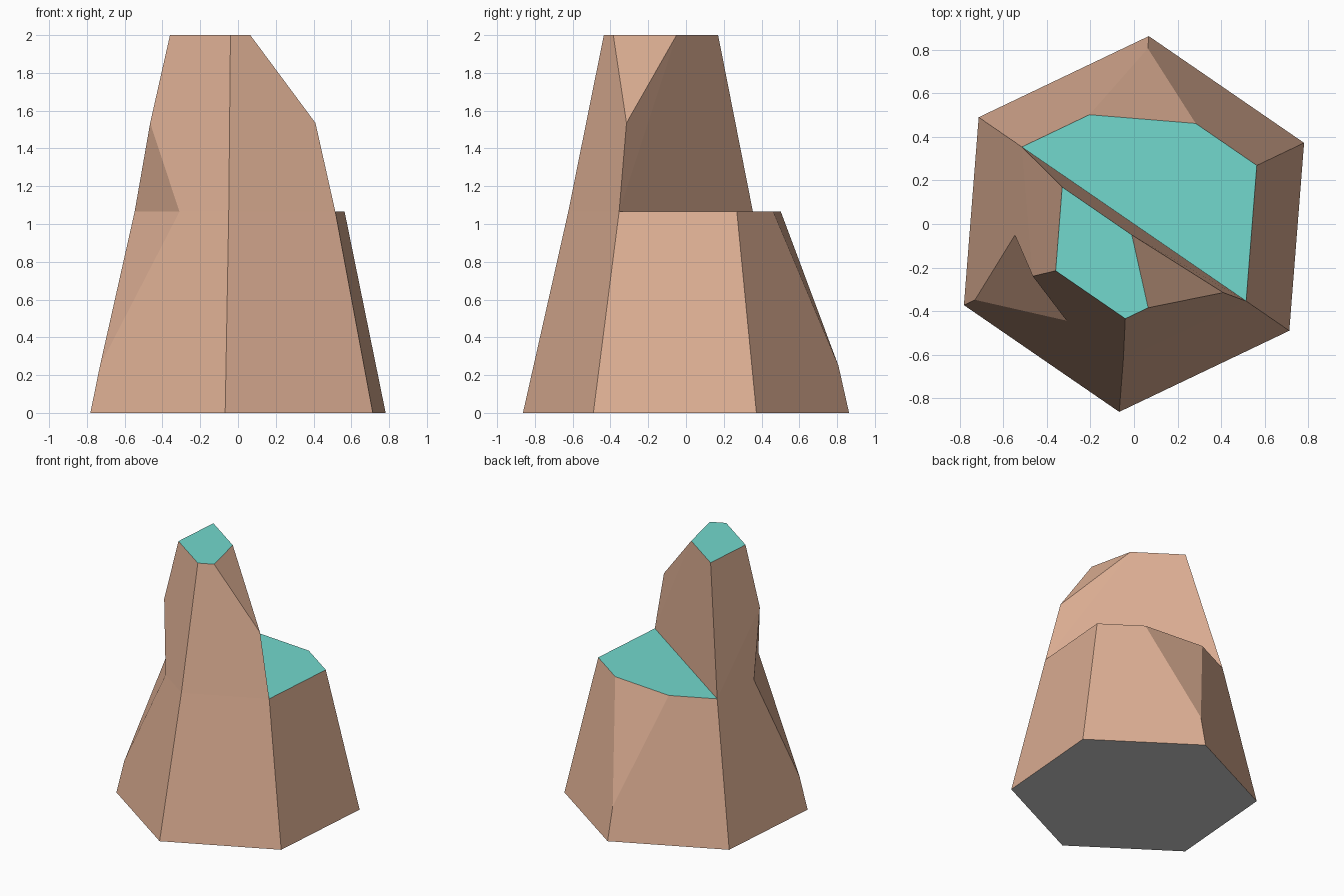
import bpy, bmesh, math
from mathutils import Vector

if "Cube" in bpy.data.objects:
    bpy.data.objects.remove(bpy.data.objects["Cube"])

STEP = 1.065          # height of the lower ledge
RADIUS, TURN = 0.866, 25.5


def corner(i, z):
    """Corner i of the tapering hexagon at height z."""
    a = math.radians(TURN + 60 * i)
    r = RADIUS * (1 - 0.261 * z)
    return Vector((r * math.cos(a), r * math.sin(a), z))


def along(i, j, t):
    """Point on a ledge-height hexagon side, between two corners."""
    return corner(i, STEP).lerp(corner(j, STEP), t)


def add_hull(bm, points):
    """Convex chunk, left open where the two chunks meet."""
    verts = [bm.verts.new(p) for p in points]
    res = bmesh.ops.convex_hull(bm, input=verts)
    faces = [g for g in res["geom"] if isinstance(g, bmesh.types.BMFace)]
    seam = [f for f in faces if all(abs(v.co.z - STEP) < 1e-4 for v in f.verts)]
    bmesh.ops.delete(bm, geom=seam, context="FACES")


def material(name, rgb):
    m = bpy.data.materials.new(name)
    m.diffuse_color = (*rgb, 1)
    m.use_nodes = True
    m.node_tree.nodes["Principled BSDF"].inputs["Base Color"].default_value = m.diffuse_color
    return m


bm = bmesh.new()

# Lower chunk: hexagonal base with two chipped corners
back_chip = [along(2, 1, 0.55), along(0, 1, 0.545)]
left_chip = [along(2, 3, 0.65), along(4, 3, 0.506)]
shared = [corner(i, STEP) for i in (2, 4, 5)] + left_chip
add_hull(bm, [corner(i, 0) for i in range(6)]
         + [corner(1, 0.25), corner(3, 0.25), corner(0, STEP)]
         + back_chip + shared)

# Spire: leaning half of the hexagon with a small five-sided top
shoulders = [(-0.465, -0.24, 1.535), (0.41, -0.315, 1.535)]
top = [(-0.33, 0.17), (-0.01, -0.05), (0.065, -0.385), (-0.04, -0.435), (-0.36, -0.215)]
add_hull(bm, shared + shoulders + [(x, y, 2) for x, y in top])

# Weld the chunks and close the ledge
bmesh.ops.remove_doubles(bm, verts=bm.verts[:], dist=0.001)
bmesh.ops.contextual_create(bm, geom=[e for e in bm.edges if e.is_boundary])
bmesh.ops.dissolve_limit(bm, angle_limit=math.radians(1), verts=bm.verts[:], edges=bm.edges[:])
bmesh.ops.recalc_face_normals(bm, faces=bm.faces[:])

# Colour by direction: level tops, underside, stone sides
bm.normal_update()
for f in bm.faces:
    f.material_index = 1 if f.normal.z > 0.95 else 2 if f.normal.z < -0.95 else 0

mesh = bpy.data.meshes.new("rock_spire")
bm.to_mesh(mesh)
bm.free()
for m in (material("tan stone", (0.73, 0.43, 0.296)),
          material("teal top", (0.171, 0.69, 0.61)),
          material("grey underside", (0.6, 0.6, 0.6))):
    mesh.materials.append(m)
bpy.context.collection.objects.link(bpy.data.objects.new("rock_spire", mesh))
